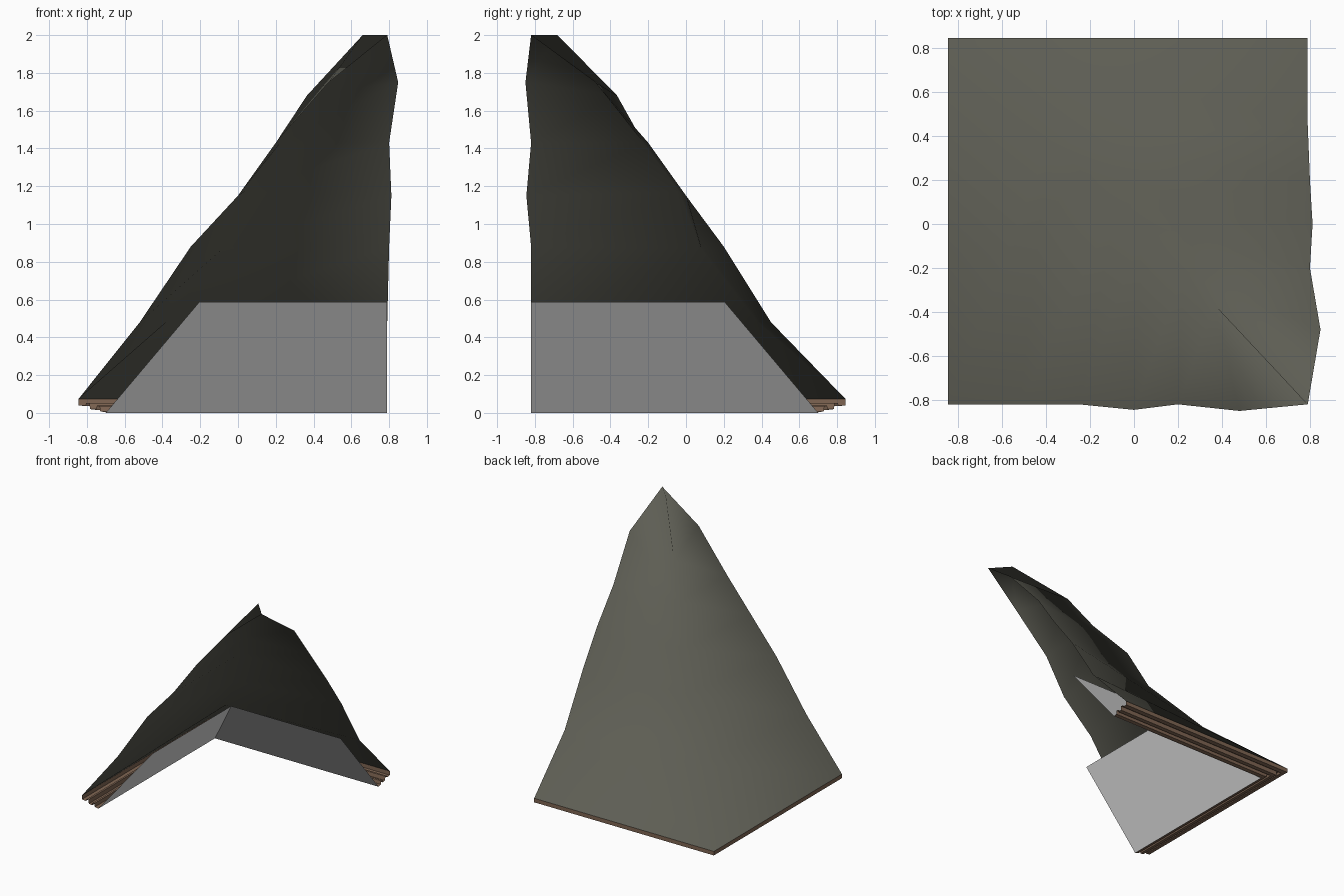
import bpy, bmesh

if "Cube" in bpy.data.objects:
    bpy.data.objects.remove(bpy.data.objects["Cube"])

def material(name, col):
    m = bpy.data.materials.new(name)
    m.diffuse_color = (*col, 1)
    m.use_nodes = True
    m.node_tree.nodes["Principled BSDF"].inputs["Base Color"].default_value = m.diffuse_color
    return m

ROOF = material("dark olive slate", (0.11, 0.11, 0.088))
WOOD = material("brown wood", (0.21, 0.13, 0.085))
LINING = material("plain gray", (0.8, 0.8, 0.8))

EAVE, END_X, END_Y = 0.845, 0.79, -0.82

def finish(name, bm, mat, up):
    """Make the open sheet face up or down, then turn it into an object."""
    bm.normal_update()
    if (sum(f.normal.z * f.calc_area() for f in bm.faces) > 0) != up:
        bmesh.ops.reverse_faces(bm, faces=bm.faces)
    me = bpy.data.meshes.new(name)
    bm.to_mesh(me)
    bm.free()
    me.materials.append(mat)
    ob = bpy.data.objects.new(name, me)
    bpy.context.collection.objects.link(ob)
    return ob

def corner_sweep(name, profile, mat):
    """Sweep an open (inset, height) profile around the mitred eave corner."""
    bm = bmesh.new()
    rings = []
    for k in range(3):
        ring = []
        for d, z in profile:
            e = EAVE - d
            p = [(-e, END_Y, z), (-e, e, z), (END_X, e, z)][k]
            ring.append(bm.verts.new(p))
        rings.append(ring)
    for a, b in zip(rings, rings[1:]):
        for i in range(len(profile) - 1):
            bm.faces.new((a[i], a[i + 1], b[i + 1], b[i]))
    return finish(name, bm, mat, up=False)

# Roof sheet: each course runs from the front rake to the hip to the right rake
# (height, rake x, rake end y, hip x, hip height, right end x, right rake y)
courses = [
    (0.073, -0.845, -0.82, -0.845, 0.073, 0.79, 0.845),
    (0.48, -0.52, -0.82, -0.38, 0.48, 0.79, 0.45),
    (0.88, -0.25, -0.82, -0.08, 0.87, 0.80, 0.20),
    (1.15, 0.00, -0.845, 0.035, 1.17, 0.812, 0.00),
    (1.43, 0.20, -0.82, 0.225, 1.43, 0.80, -0.20),
    (1.75, 0.48, -0.85, 0.365, 1.68, 0.848, -0.48),
]
bm = bmesh.new()
grid = []
for z, ax, ay, h, hz, bx, by in courses:
    grid.append([bm.verts.new(p) for p in ((ax, ay, z), (h, -h, hz), (bx, by, z))])
# Peak closing the two rakes and the hip
peak = bm.verts.new((0.79, -0.82, 2.0))
hip_top = bm.verts.new((0.66, -0.68, 2.0))
grid.append([peak, hip_top, peak])
for r, s in zip(grid, grid[1:]):
    for i in range(2):
        bm.faces.new((r[i], s[i], s[i + 1], r[i + 1]))
for f in bm.faces:
    f.smooth = True
finish("roof_sheet", bm, ROOF, up=True)

# Stepped wooden moulding under the eaves
corner_sweep("eave_moulding", [
    (0, 0.073), (0, 0.04), (0.035, 0.036), (0.042, 0.052), (0.058, 0.052), (0.062, 0.02),
    (0.092, 0.016), (0.098, 0.038), (0.112, 0.036), (0.116, 0.008), (0.145, 0.003)], WOOD)

# Sloped inner lining panels
corner_sweep("inner_lining", [(0.145, 0.0), (0.64, 0.587)], LINING)
